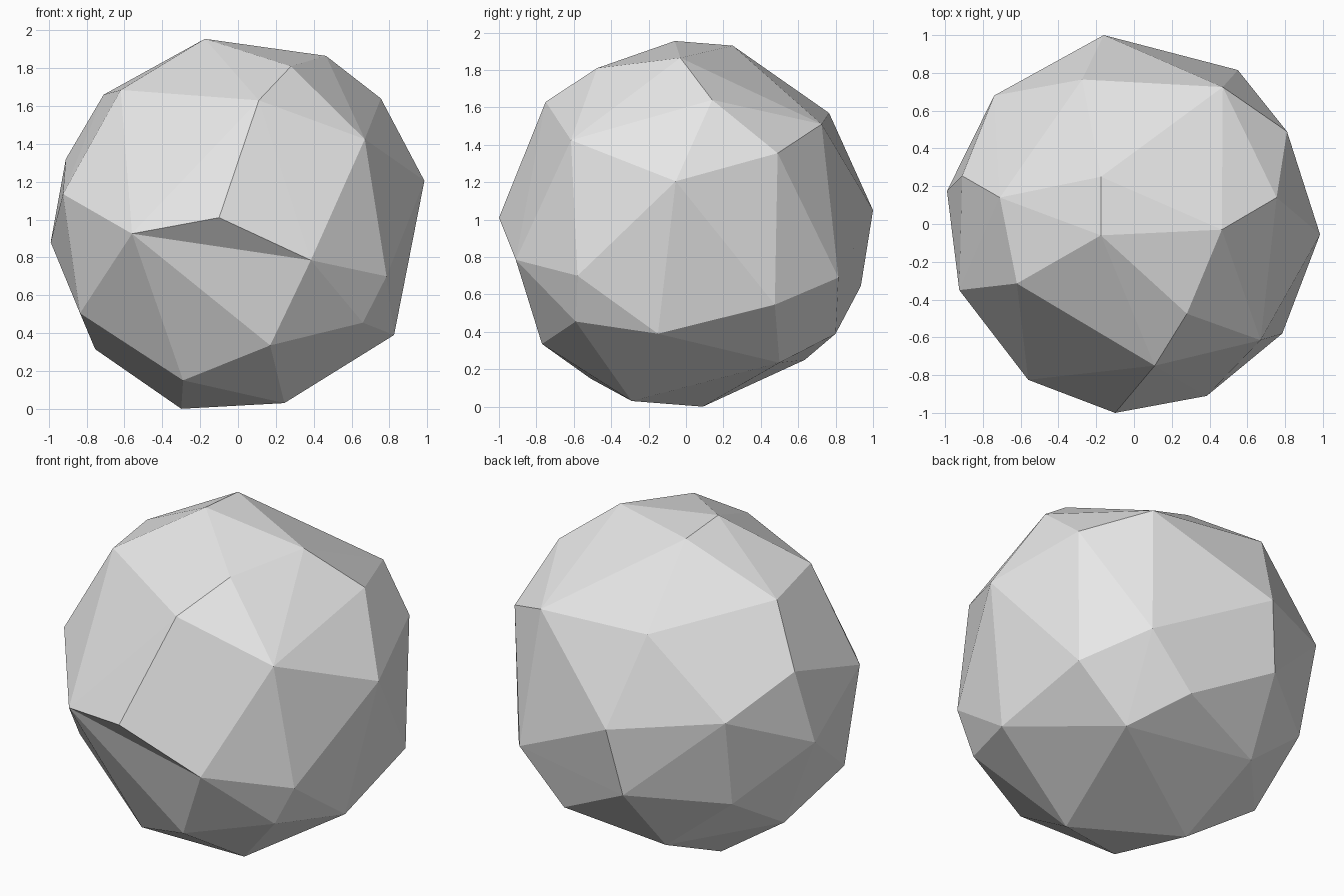
import bpy
import bmesh
from mathutils import Vector

# Remove the default cube
default_cube = bpy.data.objects.get("Cube")
if default_cube:
    bpy.data.objects.remove(default_cube, do_unlink=True)


def flat_material(name, colour):
    material = bpy.data.materials.new(name)
    material.use_nodes = True
    material.diffuse_color = colour
    for node in material.node_tree.nodes:
        if node.type == "BSDF_PRINCIPLED":
            node.inputs["Base Color"].default_value = colour
    return material


# Corners of the boulder, grouped into bands from the crown to the foot
crown = [
    (-.175, -.06, 1.955), (.465, -.03, 1.865), (-.175, .25, 1.93),
    (.28, -.475, 1.81), (-.71, .14, 1.66), (-.62, -.315, 1.685),
    (.11, -.75, 1.63), (.755, .14, 1.64),
]
shoulder = [
    (.67, -.615, 1.425), (.985, -.055, 1.205), (.81, .49, 1.355),
    (.47, .725, 1.51), (-.275, .765, 1.57), (-.91, .255, 1.32),
    (-.925, -.35, 1.135), (-.74, .68, 1.12),
]
brow = Vector((-.1, -1, 1.01))
waist = [
    brow, (-.56, -.825, .925), (.385, -.91, .785), (.785, -.58, .7),
    (-.99, .175, .88), (-.16, 1, 1.05), (.55, .815, .69),
    (-.23, .935, .645), (.795, .475, .545), (-.71, .57, .58),
]
chin = Vector((.17, -.77, .335))
foot = [
    chin, (.66, -.59, .455), (.825, -.15, .39), (-.835, -.33, .505),
    (-.755, .135, .315), (.26, .8, .39), (.475, .5, .235),
    (-.31, .635, .25), (-.29, -.51, .15), (-.3, .09, 0), (.245, -.29, .03),
]


def nearest_vert(bm, point):
    return min(bm.verts, key=lambda vert: (vert.co - point).length)


def build_boulder(name, bands, material):
    bm = bmesh.new()
    for band in bands:
        for corner in band:
            bm.verts.new(corner)

    # Wrap the corners in a faceted shell
    bmesh.ops.convex_hull(bm, input=list(bm.verts))
    loose = [vert for vert in bm.verts if not vert.link_faces]
    bmesh.ops.delete(bm, geom=loose, context="VERTS")

    # Turn one front ridge inward to make the notch under the brow
    ridge = bm.edges.get((nearest_vert(bm, brow), nearest_vert(bm, chin)))
    if ridge:
        bmesh.utils.edge_rotate(ridge, True)

    # Keep every facet flat and facing outward
    bmesh.ops.recalc_face_normals(bm, faces=list(bm.faces))
    for face in bm.faces:
        face.smooth = False

    mesh = bpy.data.meshes.new(name)
    bm.to_mesh(mesh)
    bm.free()
    mesh.materials.append(material)
    boulder = bpy.data.objects.new(name, mesh)
    bpy.context.collection.objects.link(boulder)
    return boulder


stone_grey = flat_material("stone_grey", (.8, .8, .8, 1))
build_boulder("boulder", [crown, shoulder, waist, foot], stone_grey)
